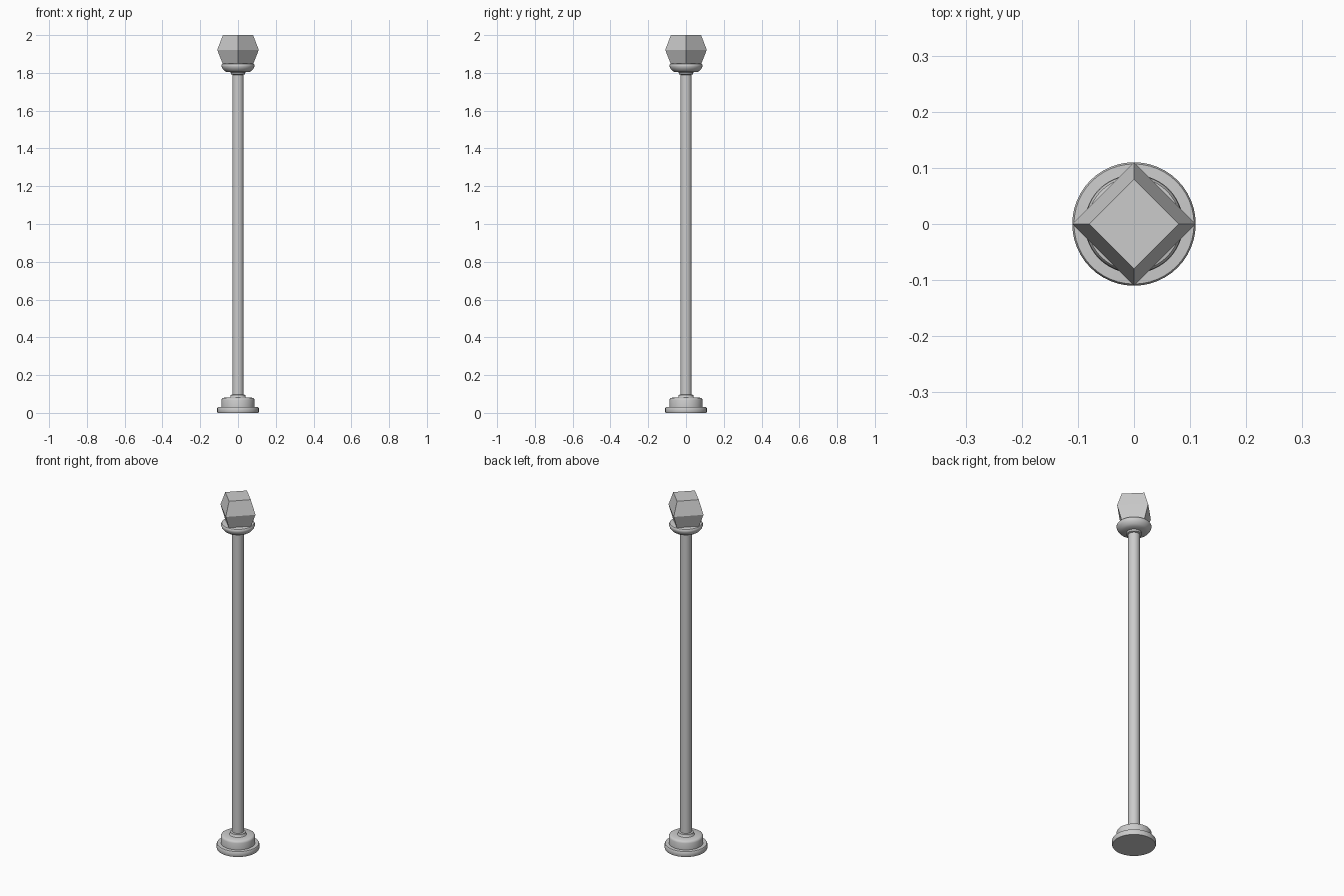
import bpy, bmesh
from math import cos, sin, tau

if "Cube" in bpy.data.objects:
    bpy.data.objects.remove(bpy.data.objects["Cube"])


def lathe(name, profile, sides, smooth=True):
    """Closed solid of revolution from (radius, z) points, bottom to top."""
    bm = bmesh.new()
    rings = [[bm.verts.new((r * cos(tau * i / sides), r * sin(tau * i / sides), z))
              for i in range(sides)] for r, z in profile]
    for low, high in zip(rings, rings[1:]):
        for i in range(sides):
            j = (i + 1) % sides
            bm.faces.new((low[i], low[j], high[j], high[i]))
    bm.faces.new(rings[0][::-1])
    bm.faces.new(rings[-1])
    mesh = bpy.data.meshes.new(name)
    bm.to_mesh(mesh)
    bm.free()
    obj = bpy.data.objects.new(name, mesh)
    bpy.context.collection.objects.link(obj)
    if smooth:
        bpy.ops.object.select_all(action='DESELECT')
        obj.select_set(True)
        bpy.context.view_layer.objects.active = obj
        bpy.ops.object.shade_smooth_by_angle(angle=0.7)
    return obj


# Stepped round foot: wide disc, rounded upper tier, small neck
lathe("base", [(0.108, 0), (0.11, 0.004), (0.11, 0.025), (0.107, 0.03),
               (0.088, 0.031), (0.088, 0.068), (0.085, 0.076), (0.078, 0.08),
               (0.044, 0.081), (0.04, 0.085), (0.039, 0.095), (0.03, 0.097)], 48)

# Long plain shaft
lathe("shaft", [(0.03, 0.09), (0.03, 1.80)], 32)

# Collar flaring into a shallow cup under the head
lathe("cup", [(0.03, 1.79), (0.038, 1.793), (0.038, 1.803), (0.062, 1.805),
              (0.074, 1.813), (0.083, 1.824), (0.087, 1.834), (0.087, 1.842),
              (0.083, 1.848), (0.075, 1.85)], 48)

# Four-sided faceted head, corners on the axes
lathe("head", [(0.08, 1.845), (0.11, 1.922), (0.08, 2.0)], 4, smooth=False)
